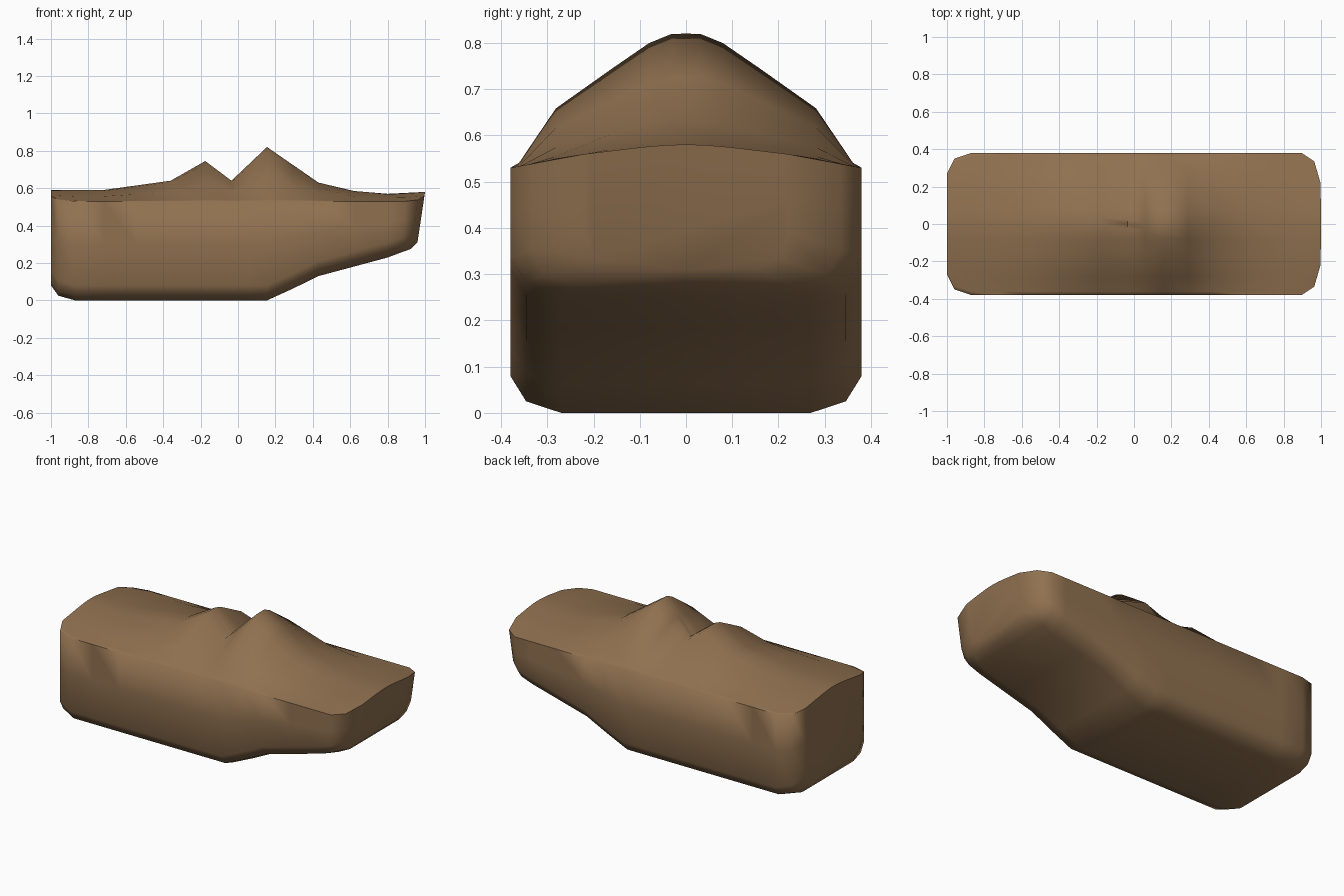
import bpy, bmesh, math

if "Cube" in bpy.data.objects:
    bpy.data.objects.remove(bpy.data.objects["Cube"])


def lerp(pts, x):
    """Piecewise linear interpolation through (x, value) pairs."""
    if x <= pts[0][0]:
        return pts[0][1]
    for (a, u), (b, v) in zip(pts, pts[1:]):
        if x <= b:
            return u + (v - u) * (x - a) / (b - a)
    return pts[-1][1]


SIDE_Z = 0.53
# Side-view crest and underside, plan half width, crown across the width
CREST = [(-1, .59), (-.72, .59), (-.36, .64), (-.175, .745), (-.035, .64),
         (.155, .82), (.43, .63), (.62, .585), (.8, .57), (1, .58)]
BELLY = [(-1, .08), (-.96, .025), (-.87, 0), (.165, 0), (.43, .13),
         (.97, .275), (1, .31)]
WIDTH = [(-1, .27), (-.96, .35), (-.87, .38), (.9, .38), (.97, .335), (1, .22)]
CROWN = [(0, 1), (.03, 1), (.08, .93), (.16, .74), (.28, .45), (.36, .04), (.38, 0)]
STATIONS = [-1, -.96, -.87, -.72, -.54, -.36, -.175, -.035, .06, .155, .29,
            .43, .62, .8, .9, .97, 1]


def half_section(x):
    """Half outline from bottom centre to top centre."""
    w, b, h = lerp(WIDTH, x), lerp(BELLY, x), lerp(CREST, x)
    pts = [(0, b), (.71 * w, b), (.91 * w, b + .025), (w, b + .08),
           (w, (b + .08 + SIDE_Z) / 2)]
    for t in (1, .95, .74, .42, .21, .08, 0):
        y = w * t
        pts.append((y, SIDE_Z + (h - SIDE_Z) * lerp(CROWN, y)))
    return pts


# Rock body, lofted along x
bm = bmesh.new()
rings = []
for x in STATIONS:
    half = half_section(x)
    outline = half + [(-y, z) for y, z in half[-2:0:-1]]
    lean = lerp([(.8, 0), (.97, .15), (1, .15)], x)  # right end leans outward
    rings.append([bm.verts.new((x - lean * max(0, .58 - z), y, z)) for y, z in outline])
n = len(rings[0])
for a, b in zip(rings, rings[1:]):
    for i in range(n):
        j = (i + 1) % n
        bm.faces.new((a[i], a[j], b[j], b[i]))
bm.faces.new(rings[0])
bm.faces.new(rings[-1])
bmesh.ops.recalc_face_normals(bm, faces=bm.faces)

mesh = bpy.data.meshes.new("rock_body")
bm.to_mesh(mesh)
bm.free()
rock = bpy.data.objects.new("rock_body", mesh)
bpy.context.collection.objects.link(rock)

# Single brown colour
brown = bpy.data.materials.new("earth brown")
brown.diffuse_color = (.28, .165, .08, 1)
brown.use_nodes = True
brown.node_tree.nodes["Principled BSDF"].inputs["Base Color"].default_value = brown.diffuse_color
mesh.materials.append(brown)

bpy.context.view_layer.objects.active = rock
rock.select_set(True)
bpy.ops.object.shade_smooth_by_angle(angle=math.radians(80))
